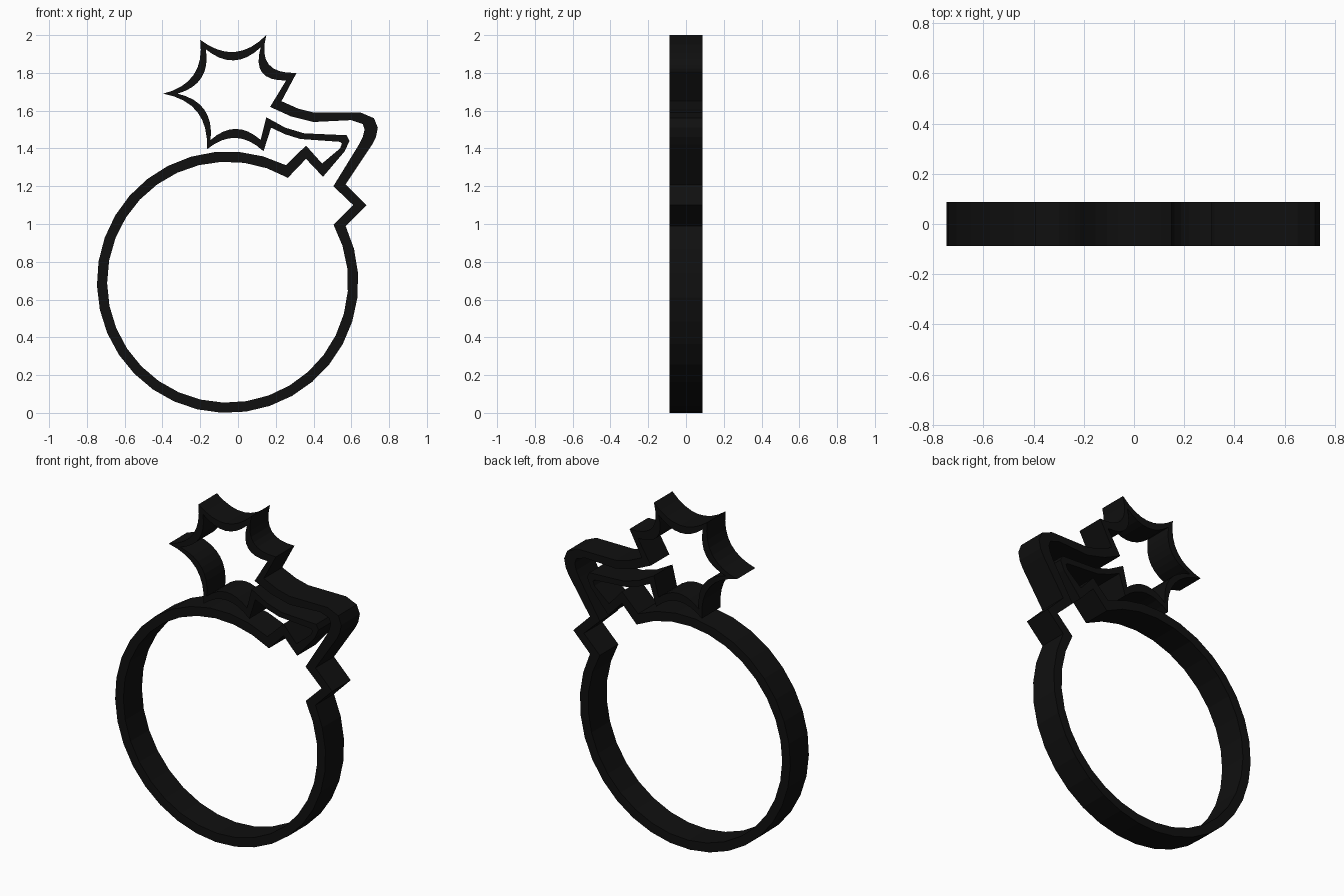
import bpy
import bmesh
from math import cos, sin, radians
from mathutils import Vector

cube = bpy.data.objects.get("Cube")
if cube:
    bpy.data.objects.remove(cube, do_unlink=True)

HALF_DEPTH = 0.087
CENTRE = Vector((-0.055, 0.692))
OUTER_RADIUS, INNER_RADIUS = 0.692, 0.638

black = bpy.data.materials.new("matte black")
black.use_nodes = True
colour = (0.005, 0.005, 0.005, 1)
black.diffuse_color = colour
black.node_tree.nodes["Principled BSDF"].inputs["Base Color"].default_value = colour


def ring_arc(radius, start, end, steps):
    """Points on the round body, angles in degrees."""
    angles = [radians(start + (end - start) * i / steps) for i in range(steps + 1)]
    return [CENTRE + radius * Vector((cos(a), sin(a))) for a in angles]


def scallops(tips, bows, steps=8):
    """Join the tips with curves bowed toward the middle of the burst."""
    points = [Vector(tips[0])]
    for start, end, bow in zip(tips, tips[1:], bows):
        start, end = Vector(start), Vector(end)
        chord = end - start
        inward = Vector((-chord.y, chord.x))
        for i in range(1, steps + 1):
            t = i / steps
            points.append(start + chord * t + inward * bow * 4 * t * (1 - t))
    return points


def build_wall(name, outer, inner):
    """Extrude the band between two matching outlines through the depth."""
    bm = bmesh.new()
    sections = []
    for o, i in zip(outer, inner):
        corners = [(o, -HALF_DEPTH), (i, -HALF_DEPTH), (i, HALF_DEPTH), (o, HALF_DEPTH)]
        sections.append([bm.verts.new((p[0], y, p[1])) for p, y in corners])
    for a, b in zip(sections, sections[1:]):
        for k in range(4):
            n = (k + 1) % 4
            bm.faces.new((a[k], a[n], b[n], b[k]))
    bm.faces.new(sections[0])
    bm.faces.new(reversed(sections[-1]))
    bmesh.ops.recalc_face_normals(bm, faces=bm.faces)
    mesh = bpy.data.meshes.new(name)
    bm.to_mesh(mesh)
    bm.free()
    mesh.materials.append(black)
    wall = bpy.data.objects.new(name, mesh)
    bpy.context.collection.objects.link(wall)
    return wall


# Round body, open at the upper right
body_outer = ring_arc(OUTER_RADIUS, 63.5, 385.4, 30)
body_inner = ring_arc(INNER_RADIUS, 60, 388.5, 30)
build_wall("body_ring", body_outer, body_inner)

# Right neck notch
neck_outer = [body_outer[-1], (0.68, 1.1), (0.57, 1.21)]
neck_inner = [body_inner[-1], (0.61, 1.1), (0.505, 1.2)]
build_wall("right_neck_notch", neck_outer, neck_inner)

# Upper fuse wall, bending over and running up to the first burst tip
upper_outer = [neck_outer[-1], (0.71, 1.42), (0.73, 1.46), (0.74, 1.51),
               (0.72, 1.56), (0.65, 1.59), (0.4, 1.59), (0.32, 1.61),
               (0.23, 1.65), (0.31, 1.8)]
upper_inner = [neck_inner[-1], (0.64, 1.42), (0.66, 1.46), (0.67, 1.5),
               (0.66, 1.53), (0.6, 1.55), (0.4, 1.54), (0.28, 1.57),
               (0.17, 1.62), (0.255, 1.76)]
build_wall("upper_fuse_wall", upper_outer, upper_inner)

# Spark burst with scalloped sides
bows = [0.34] + [0.22] * 4
burst_outer = scallops([upper_outer[-1], (0.15, 2), (-0.2, 1.975), (-0.395, 1.69),
                        (-0.165, 1.395), (0.135, 1.385)], bows)
burst_inner = scallops([upper_inner[-1], (0.12, 1.935), (-0.17, 1.925), (-0.32, 1.69),
                        (-0.145, 1.445), (0.12, 1.445)], bows)
build_wall("spark_burst", burst_outer, burst_inner)

# Lower fuse wall, from the last burst tip back to the neck
lower_outer = [burst_outer[-1], (0.175, 1.51), (0.25, 1.475), (0.33, 1.45),
               (0.54, 1.435), (0.55, 1.425), (0.54, 1.4), (0.445, 1.32)]
lower_inner = [burst_inner[-1], (0.15, 1.565), (0.25, 1.51), (0.35, 1.48),
               (0.575, 1.47), (0.59, 1.44), (0.565, 1.385), (0.45, 1.25)]
build_wall("lower_fuse_wall", lower_outer, lower_inner)

# Left neck notch, closing the outline
build_wall("left_neck_notch",
           [lower_outer[-1], (0.36, 1.415), body_outer[0]],
           [lower_inner[-1], (0.36, 1.345), body_inner[0]])
